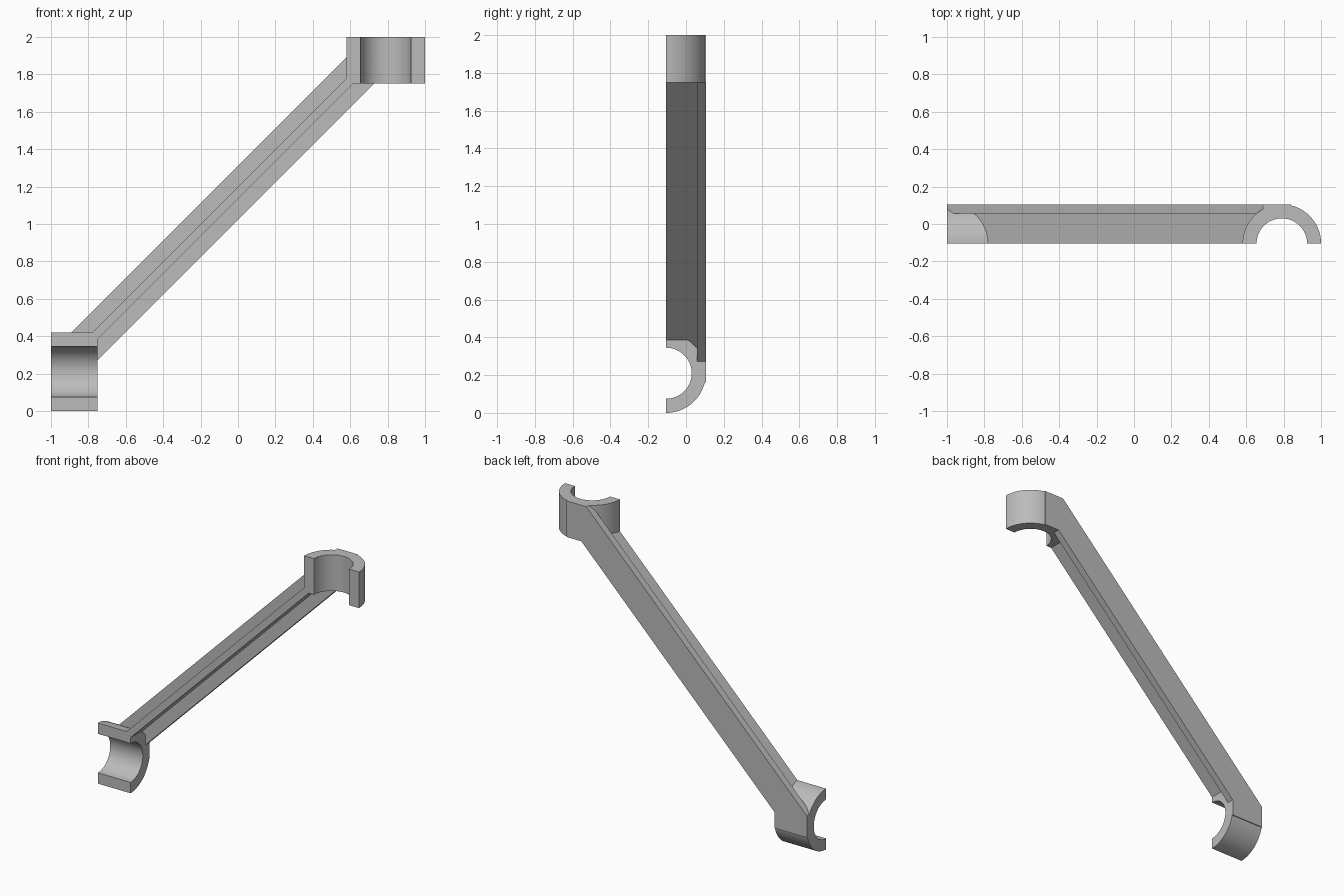
import bpy, bmesh, math
from mathutils import Vector

cube = bpy.data.objects.get("Cube")
if cube:
    bpy.data.objects.remove(cube, do_unlink=True)

FRONT, BACK = -0.105, 0.105
OUTER, INNER, CLIP = 0.21, 0.135, 0.25

grey = bpy.data.materials.new("plain grey")
grey.use_nodes = True
colour = (0.5, 0.5, 0.5, 1)
grey.diffuse_color = colour
grey.node_tree.nodes["Principled BSDF"].inputs["Base Color"].default_value = colour


def prism(name, points, offset):
    """Extrude a closed outline of 3D points along an offset."""
    bm = bmesh.new()
    face = bm.faces.new([bm.verts.new(p) for p in points])
    result = bmesh.ops.extrude_face_region(bm, geom=[face])
    moved = [v for v in result["geom"] if isinstance(v, bmesh.types.BMVert)]
    bmesh.ops.translate(bm, verts=moved, vec=Vector(offset))
    bmesh.ops.recalc_face_normals(bm, faces=bm.faces)
    mesh = bpy.data.meshes.new(name)
    bm.to_mesh(mesh)
    bm.free()
    mesh.materials.append(grey)
    obj = bpy.data.objects.new(name, mesh)
    bpy.context.collection.objects.link(obj)
    return obj


def arc(radius, steps=48):
    """Half circle bulging to the back, as (across, y) pairs."""
    angles = [math.pi * i / steps for i in range(steps + 1)]
    return [(radius * math.cos(a), FRONT + radius * math.sin(a)) for a in angles]


def mirrored(half):
    """Complete an outline by swapping its ends across the strut's middle."""
    return half + [(1 - z, 1 - x) for x, z in reversed(half)]


def strut(name, outline, y0, y1):
    return prism(name, [(x, y0, z) for x, z in outline], (0, y1 - y0, 0))


# Half-round clips: the lower one lies along x, the upper one stands along z
half_ring = arc(OUTER) + arc(INNER)[::-1]
lower_clip = prism("lower_clip", [(-1, y, OUTER + c) for c, y in half_ring], (CLIP, 0, 0))
upper_clip = prism("upper_clip", [(1 - OUTER + c, y, 2 - CLIP) for c, y in half_ring], (0, 0, CLIP))

# Diagonal back plate: upper edge and lower edge, each the same at both ends
upper_edge = mirrored([(-1, 0.31)])
lower_edge = mirrored([(-1, 0.16), (-0.75, 0.16), (-0.75, 0.272)])
back_plate = strut("back_plate", upper_edge + lower_edge[::-1], 0.057, BACK)

# Stiffening rib standing forward from the plate, trimmed by the clip bores
rib_upper = mirrored([(-0.87, 0.33)])
rib_lower = mirrored([(-0.87, 0.265)])
rib = strut("rib", rib_upper + rib_lower[::-1], FRONT, 0.058)

bore = [(c, y) for c, y in arc(INNER)]
bore = [(bore[0][0], FRONT - 0.1)] + bore + [(bore[-1][0], FRONT - 0.1)]
cutters = [
    prism("lower_bore", [(-1.1, y, OUTER + c) for c, y in bore], (0.4, 0, 0)),
    prism("upper_bore", [(1 - OUTER + c, y, 1.7) for c, y in bore], (0, 0, 0.4)),
]


def boolean(target, other, operation):
    mod = target.modifiers.new(operation.title(), "BOOLEAN")
    mod.operation, mod.object, mod.solver = operation, other, "EXACT"
    bpy.ops.object.select_all(action="DESELECT")
    bpy.context.view_layer.objects.active = target
    target.select_set(True)
    bpy.ops.object.modifier_apply(modifier=mod.name)
    bpy.data.objects.remove(other, do_unlink=True)


for cutter in cutters:
    cutter.hide_render = True
    boolean(rib, cutter, "DIFFERENCE")

# Fuse everything into one solid brace
for part in (rib, lower_clip, upper_clip):
    boolean(back_plate, part, "UNION")
back_plate.name = "diagonal_brace"
bpy.ops.object.shade_smooth_by_angle(angle=math.radians(20))
